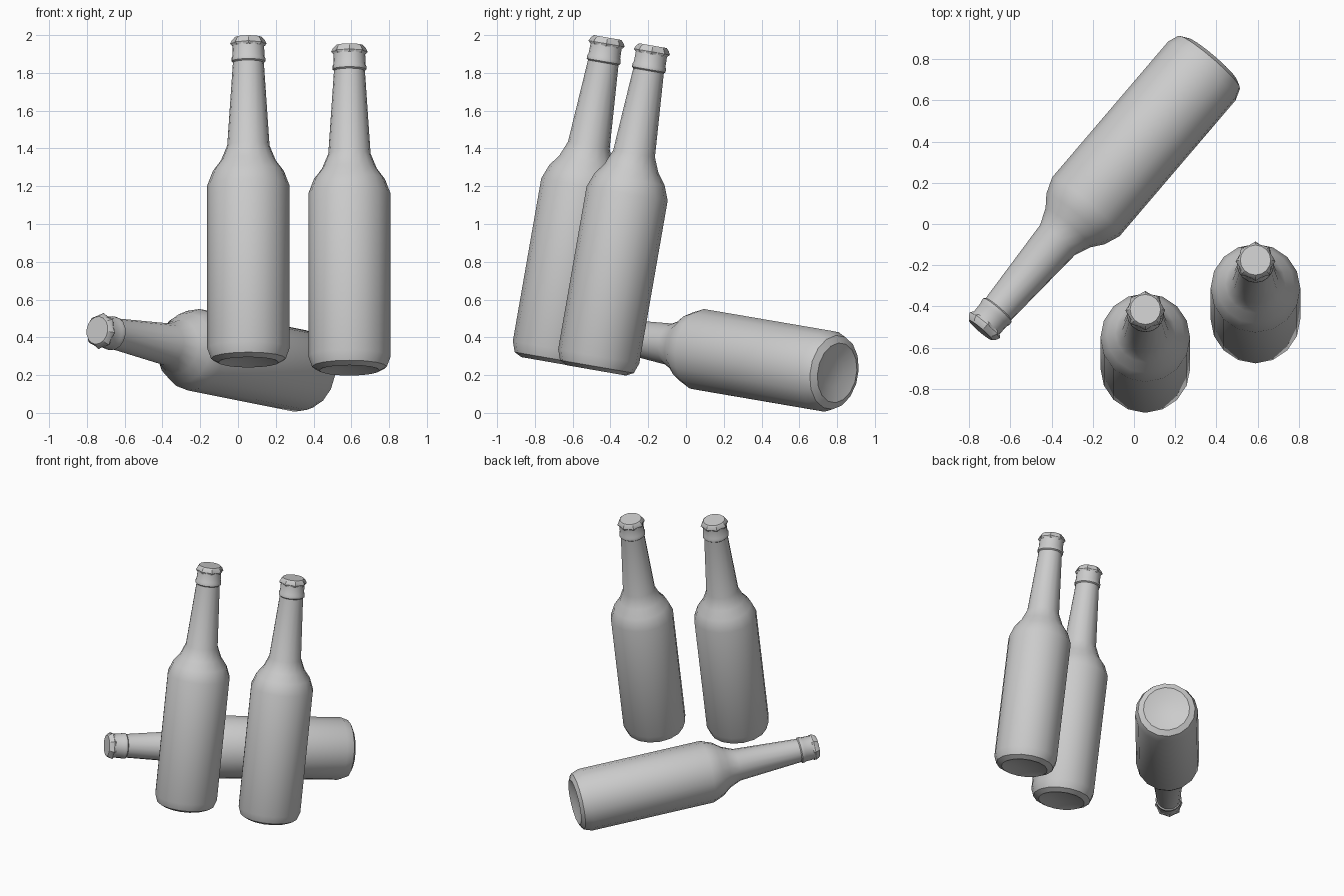
import bpy, bmesh
from math import sin, cos, pi, radians
from mathutils import Vector

cube = bpy.data.objects.get("Cube")
if cube:
    bpy.data.objects.remove(cube)

grey = bpy.data.materials.new("plain grey")
grey.use_nodes = True
COLOUR = (0.6, 0.6, 0.6, 1)
grey.diffuse_color = COLOUR
grey.node_tree.nodes["Principled BSDF"].inputs["Base Color"].default_value = COLOUR

SIDES = 16


def lathe(name, rings):
    """Skin rings of (radius, height, flare); flare pushes every second point out."""
    bm = bmesh.new()
    loops = []
    for radius, height, flare in rings:
        loop = []
        for i in range(SIDES):
            a = 2 * pi * (i + 0.0) / SIDES
            r = radius + (flare if i % 2 == 0 else 0)
            loop.append(bm.verts.new((r * cos(a), r * sin(a), height)))
        loops.append(loop)
    for low, high in zip(loops, loops[1:]):
        for i in range(SIDES):
            j = (i + 1) % SIDES
            bm.faces.new((low[i], low[j], high[j], high[i]))
    bm.faces.new(loops[0][::-1])
    bm.faces.new(loops[-1])
    bmesh.ops.recalc_face_normals(bm, faces=bm.faces)
    mesh = bpy.data.meshes.new(name)
    bm.to_mesh(mesh)
    bm.free()
    mesh.materials.append(grey)
    return mesh


def smooth(obj, degrees):
    bpy.ops.object.select_all(action="DESELECT")
    obj.select_set(True)
    bpy.context.view_layer.objects.active = obj
    bpy.ops.object.shade_smooth_by_angle(angle=radians(degrees))


# Glass outline from the dished base up to the lip
glass_outline = [
    (0.08, 0.025), (0.16, 0.0), (0.198, 0.02), (0.218, 0.075),
    (0.218, 0.95), (0.188, 1.028), (0.145, 1.085), (0.112, 1.165),
    (0.082, 1.61), (0.09, 1.617), (0.09, 1.635), (0.085, 1.645),
    (0.083, 1.715),
]
glass_rings = [(r, h, 0) for r, h in glass_outline]

# Crimped cap: skirt points flare outwards, top is a flat disc
cap_rings = [(0.082, 1.70, 0.004), (0.083, 1.712, 0.014),
             (0.082, 1.73, 0.006), (0.074, 1.745, 0)]

# Base centre and cap centre of each bottle
bottles = {
    "middle": ((0.055, -0.715, 0.268), (0.055, -0.415, 1.987)),
    "left": ((0.59, -0.475, 0.225), (0.59, -0.175, 1.945)),
    "lying": ((0.378, 0.80, 0.212), (-0.745, -0.515, 0.437)),
}
for place, (base, top) in bottles.items():
    axis = Vector(top) - Vector(base)
    turn = Vector((0, 0, 1)).rotation_difference(axis)
    for part, rings, angle in (("bottle_glass", glass_rings, 40),
                               ("bottle_cap", cap_rings, 25)):
        name = f"{place}_{part}"
        obj = bpy.data.objects.new(name, lathe(name, rings))
        bpy.context.collection.objects.link(obj)
        obj.location = base
        obj.rotation_euler = turn.to_euler()
        smooth(obj, angle)
